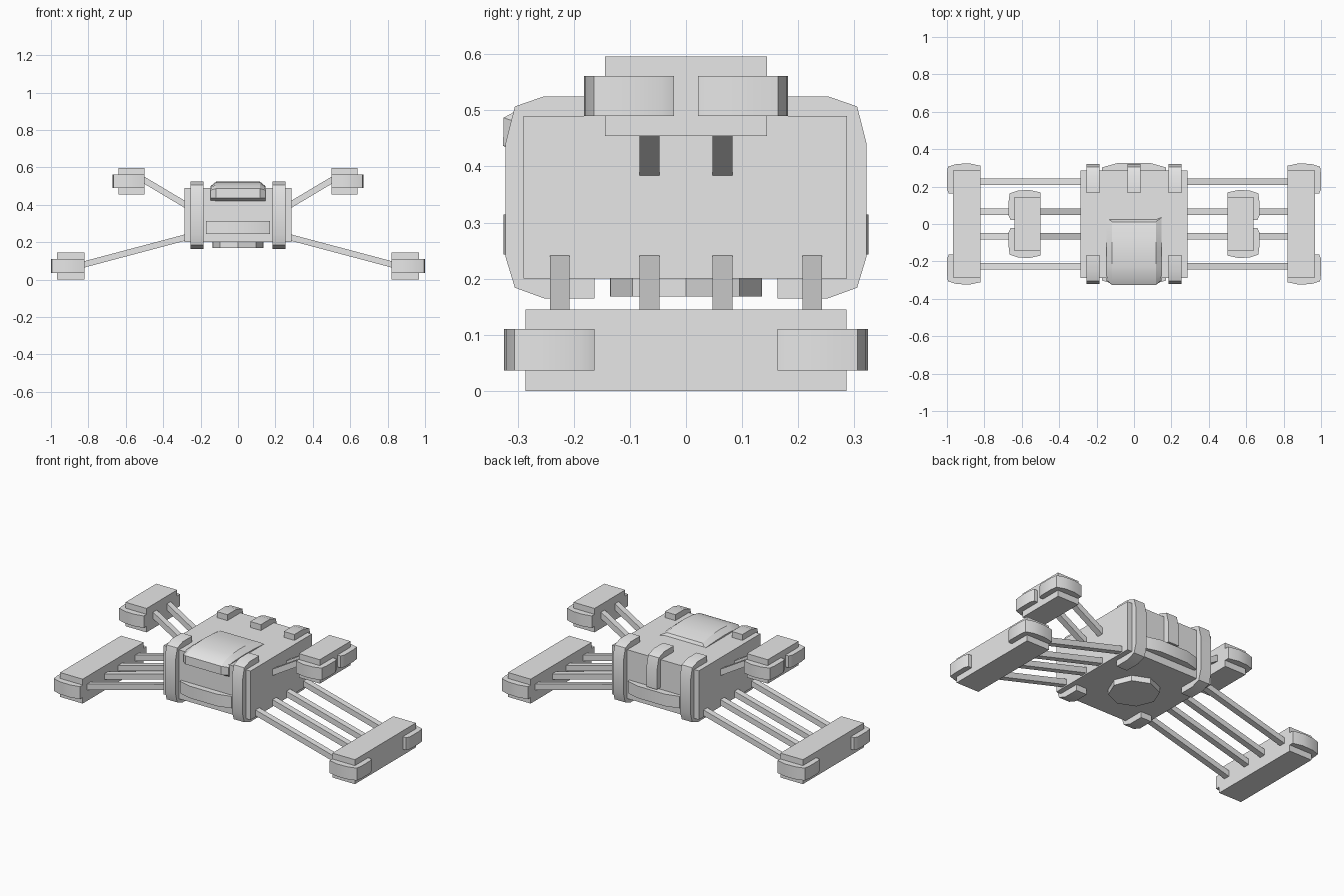
import bpy
import bmesh
import math
from mathutils import Vector

if "Cube" in bpy.data.objects:
    bpy.data.objects.remove(bpy.data.objects["Cube"], do_unlink=True)

grey = bpy.data.materials.new("plain grey")
grey.use_nodes = True
grey.diffuse_color = (0.8, 0.8, 0.8, 1)
grey.node_tree.nodes["Principled BSDF"].inputs["Base Color"].default_value = (0.8, 0.8, 0.8, 1)


def finish(name, bm, smooth=False):
    bmesh.ops.recalc_face_normals(bm, faces=bm.faces)
    mesh = bpy.data.meshes.new(name)
    bm.to_mesh(mesh)
    bm.free()
    mesh.materials.append(grey)
    ob = bpy.data.objects.new(name, mesh)
    bpy.context.collection.objects.link(ob)
    if smooth:
        bpy.ops.object.select_all(action='DESELECT')
        ob.select_set(True)
        bpy.context.view_layer.objects.active = ob
        bpy.ops.object.shade_smooth_by_angle(angle=math.radians(25))
    return ob


def loft(name, rings, smooth=False):
    """Skin a row of matching closed rings and cap both ends."""
    bm = bmesh.new()
    loops = [[bm.verts.new(p) for p in ring] for ring in rings]
    n = len(loops[0])
    for a, b in zip(loops, loops[1:]):
        for i in range(n):
            j = (i + 1) % n
            bm.faces.new((a[i], a[j], b[j], b[i]))
    bm.faces.new(loops[0])
    bm.faces.new(loops[-1])
    return finish(name, bm, smooth)


def box(name, lo, hi):
    rect = [(lo[0], lo[1]), (hi[0], lo[1]), (hi[0], hi[1]), (lo[0], hi[1])]
    return plate(name, rect, lo[2], hi[2])


def plate(name, outline, z0, z1, smooth=False):
    return loft(name, [[(x, y, z) for x, y in outline] for z in (z0, z1)], smooth)


def strap(name, profile, x, side):
    half = 0.035
    return loft(name, [[(x + d, side * y, z) for y, z in profile] for d in (-half, half)], True)


def rod(name, start, end, y):
    half = 0.0178
    a, b = Vector(start), Vector(end)
    d = (b - a).normalized()
    n = Vector((-d.y, d.x)) * 0.0165
    rings = []
    for p in (a, b):
        rings.append([(p.x + s * n.x, y + t * half, p.y + s * n.y)
                      for s, t in ((1, 1), (1, -1), (-1, -1), (-1, 1))])
    return loft(name, rings)


# Hull in two halves
box("lower_hull", (-0.285, -0.29, 0.2), (0.285, 0.287, 0.345))
box("upper_hull", (-0.285, -0.29, 0.345), (0.285, 0.287, 0.49))

# Straps wrapping the front and back edges
upper_bend = [(0.28, 0.48), (0.165, 0.48), (0.165, 0.525), (0.253, 0.525),
              (0.305, 0.507), (0.322, 0.44)]
lower_bend = [(0.322, 0.24), (0.305, 0.184), (0.253, 0.165), (0.163, 0.165),
              (0.163, 0.21), (0.28, 0.21)]
for side, end in ((-1, "front"), (1, "back")):
    for sx, hand in ((1, "left"), (-1, "right")):
        strap(f"{end}_{hand}_strap", upper_bend + lower_bend, sx * 0.22, side)
    # Curved bumper between the straps
    arc = [(-0.17, 0.28), (-0.17, 0.303), (-0.09, 0.325), (0.09, 0.325),
           (0.17, 0.303), (0.17, 0.28)]
    plate(f"{end}_bumper", [(x, side * y) for x, y in arc], 0.243, 0.314, True)
strap("back_centre_strap", upper_bend + [(0.322, 0.325), (0.28, 0.325)], 0, 1)

# Canopy hatch bent over the front top edge, with bevelled rim
top_line = [(0.012, 0.505), (-0.07, 0.52), (-0.15, 0.524), (-0.23, 0.519),
            (-0.29, 0.506), (-0.325, 0.487), (-0.326, 0.437)]
rim_line = [(0.035, 0.491), (-0.07, 0.497), (-0.15, 0.499), (-0.22, 0.497),
            (-0.27, 0.494), (-0.3, 0.478), (-0.302, 0.435)]
core = [(-0.285, 0.418), (-0.26, 0.46), (0.03, 0.48)]
canopy = []
for x, line in ((-0.148, rim_line), (-0.117, top_line), (0.117, top_line), (0.148, rim_line)):
    canopy.append([(x, y, z) for y, z in line + core])
loft("canopy", canopy, True)

# Octagonal disc under the hull
disc = [(0.135 * math.cos(i * math.pi / 4), 0.135 * math.sin(i * math.pi / 4)) for i in range(8)]
plate("belly_disc", disc, 0.168, 0.21)


def pod(name, sx, x0, x1, hy, z0, z1):
    """Side pod with wrapped bumpers on its two outer corners."""
    box(name, (min(sx * x0, sx * x1), -hy, z0), (max(sx * x0, sx * x1), hy, z1))
    wrap = [(x0, hy - 0.01), (x0, hy + 0.025), (x0 + 0.06, hy + 0.038),
            (x1 - 0.02, hy + 0.035), (x1 + 0.027, hy + 0.02), (x1 + 0.032, hy - 0.02),
            (x1 + 0.032, hy - 0.1), (x1 + 0.022, hy - 0.123), (x1 - 0.01, hy - 0.123),
            (x1 - 0.01, hy - 0.01)]
    for sy, end in ((-1, "front"), (1, "back")):
        plate(f"{name}_{end}_bumper", [(sx * x, sy * y) for x, y in wrap],
              z0 + 0.036, z1 - 0.035, True)


# Side pods and their rods
for sx, hand in ((1, "left"), (-1, "right")):
    pod(f"{hand}_lower_pod", sx, 0.82, 0.968, 0.286, 0, 0.145)
    pod(f"{hand}_upper_pod", sx, 0.5, 0.638, 0.144, 0.454, 0.596)
    for i, y in enumerate((-0.225, -0.065, 0.065, 0.225)):
        rod(f"{hand}_lower_rod_{i + 1}", (sx * 0.26, 0.231), (sx * 0.84, 0.077), y)
    for i, y in enumerate((-0.065, 0.065)):
        rod(f"{hand}_upper_rod_{i + 1}", (sx * 0.26, 0.388), (sx * 0.52, 0.543), y)
